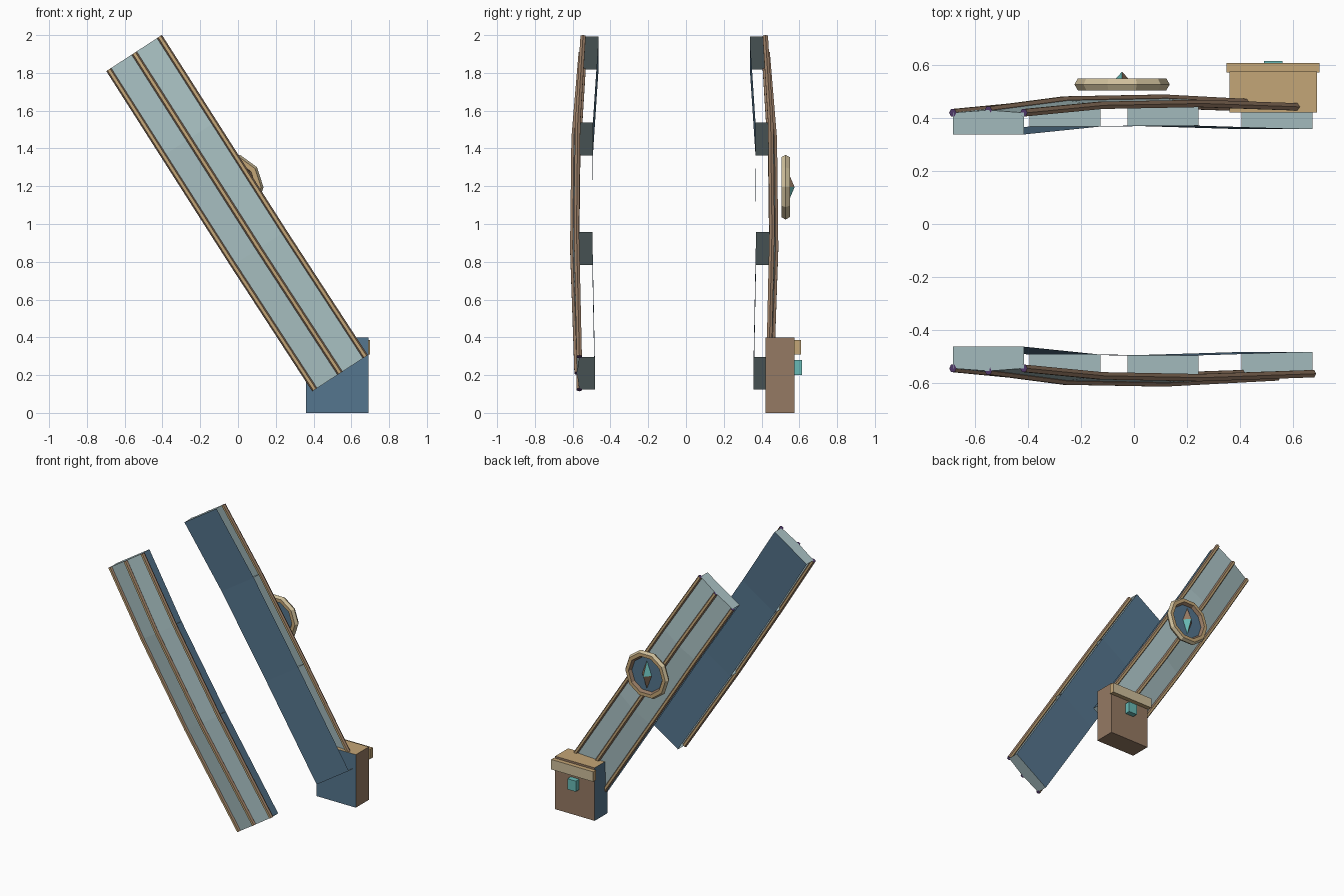
import bpy, bmesh, math
from mathutils import Vector

if "Cube" in bpy.data.objects:
    bpy.data.objects.remove(bpy.data.objects["Cube"], do_unlink=True)


def material(name, r, g, b):
    m = bpy.data.materials.new(name)
    m.use_nodes = True
    lin = [(c / 255) ** 2.2 for c in (r, g, b)] + [1]
    m.diffuse_color = lin
    m.node_tree.nodes["Principled BSDF"].inputs["Base Color"].default_value = lin
    return m


PALE = material("pale teal", 168, 192, 194)
BLUE = material("slate blue", 86, 117, 141)
TAN = material("tan", 194, 164, 118)
BROWN = material("brown", 148, 121, 99)
CREAM = material("cream", 206, 190, 154)
PURPLE = material("dark purple", 84, 60, 108)
TEAL = material("bright teal", 104, 184, 180)


def finish(bm, name, mats):
    mesh = bpy.data.meshes.new(name)
    bm.to_mesh(mesh)
    bm.free()
    for m in mats:
        mesh.materials.append(m)
    obj = bpy.data.objects.new(name, mesh)
    bpy.context.collection.objects.link(obj)
    return obj


def tube(name, centres, outs, radius, sides, cyclic=False):
    """Six-sided bar through the centres; sides gives a material per side."""
    bm = bmesh.new()
    rings = []
    for c, u in zip(centres, outs):
        rings.append([bm.verts.new(c + radius * (math.cos(a) * u + math.sin(a) * Vector((0, 1, 0))))
                      for a in (k * math.pi / 3 for k in range(6))])
    pairs = list(zip(rings, rings[1:]))
    if cyclic:
        pairs.append((rings[-1], rings[0]))
    mats = [TAN, BROWN, CREAM, PURPLE]
    for a, b in pairs:
        for k in range(6):
            j = (k + 1) % 6
            f = bm.faces.new((a[k], a[j], b[j], b[k]))
            f.material_index = mats.index(sides[k])
    if not cyclic:
        for r in (rings[0], rings[-1]):
            bm.faces.new(r).material_index = mats.index(PURPLE)
    bmesh.ops.recalc_face_normals(bm, faces=bm.faces)
    return finish(bm, name, mats)


def box(name, lo, hi, mats, rule):
    bm = bmesh.new()
    bmesh.ops.create_cube(bm, size=1)
    for v in bm.verts:
        v.co = [(l + h) / 2 + c * (h - l) for c, l, h in zip(v.co, lo, hi)]
    bm.normal_update()
    for f in bm.faces:
        f.material_index = rule(f.normal)
    return finish(bm, name, mats)


# Bowed slanting strips: x, z, outer edge y, centre bulge and inner y at each joint
JOINTS = [(-.55, 1.905, .545, .010, .463),
          (-.26, 1.45, .573, .020, .493),
          (.11, .87, .580, .020, .496),
          (.54, .21, .565, .012, .483)]
ACROSS = Vector((.838, 0, .545))
HALF = .16


def strip(label, sign, shift):
    def point(x, z, y, side):
        return Vector((x, sign * y + shift, z)) + ACROSS * HALF * side

    outer = [[point(x, z, y + (0 if s else b), s) for s in (-1, 0, 1)] for x, z, y, b, i in JOINTS]
    inner = [[point(x, z, i, s) for s in (-1, 1)] for x, z, y, b, i in JOINTS]
    # shell is open along its long sides, with a cross wall at every joint
    bm = bmesh.new()
    o = [[bm.verts.new(p) for p in row] for row in outer]
    n = [[bm.verts.new(p) for p in row] for row in inner]
    for k in range(len(JOINTS)):
        bm.faces.new((o[k][0], o[k][1], o[k][2], n[k][1], n[k][0]))
        if k:
            for s in (0, 1):
                bm.faces.new((o[k - 1][s], o[k - 1][s + 1], o[k][s + 1], o[k][s]))
            bm.faces.new((n[k - 1][0], n[k][0], n[k][1], n[k - 1][1])).material_index = 1
    if sign > 0:
        bmesh.ops.reverse_faces(bm, faces=bm.faces)
    finish(bm, label + "_panel", [PALE, BLUE])
    # trim bars along both edges and the middle
    for s, part in enumerate(("lower", "middle", "upper")):
        tube(label + "_" + part + "_rail", [row[s] for row in outer], [ACROSS] * len(outer), .016,
             [BROWN, TAN, BROWN, BROWN, TAN, BROWN])


strip("front", -1, 0)
strip("back", 1, -.125)

# Ten-sided medallion on the back strip
MID = Vector((-.045, .527, 1.195))
dirs = [Vector((math.cos(a), 0, math.sin(a))) for a in (k * math.pi / 5 for k in range(10))]
tube("medallion_ring", [MID + d * .154 for d in dirs], dirs, .026,
     [CREAM, TAN, BROWN, BROWN, TAN, CREAM], cyclic=True)
bm = bmesh.new()
bm.faces.new([bm.verts.new(MID + d * .15) for d in reversed(dirs)])
finish(bm, "medallion_disc", [BLUE])

# Pointed gem with alternating facets
bm = bmesh.new()
rim = [bm.verts.new(MID + Vector(p)) for p in ((.04, .003, 0), (0, .003, .105), (-.04, .003, 0), (0, .003, -.105))]
tip = bm.verts.new(MID + Vector((0, .048, 0)))
for k in range(4):
    bm.faces.new((rim[k], tip, rim[(k + 1) % 4])).material_index = k % 2
bmesh.ops.recalc_face_normals(bm, faces=bm.faces)
finish(bm, "medallion_gem", [BROWN, TEAL])

# Foot box with lid bar and button
box("foot_box", (.36, .42, 0), (.69, .575, .4), [BROWN, BLUE, TAN],
    lambda n: 2 if n.z > .5 else 1 if n.y < -.5 or n.x < -.5 else 0)
box("foot_lid", (.35, .572, .31), (.70, .608, .385), [TAN, CREAM], lambda n: int(n.y > .5))
box("foot_button", (.49, .57, .2), (.56, .615, .28), [TEAL], lambda n: 0)
